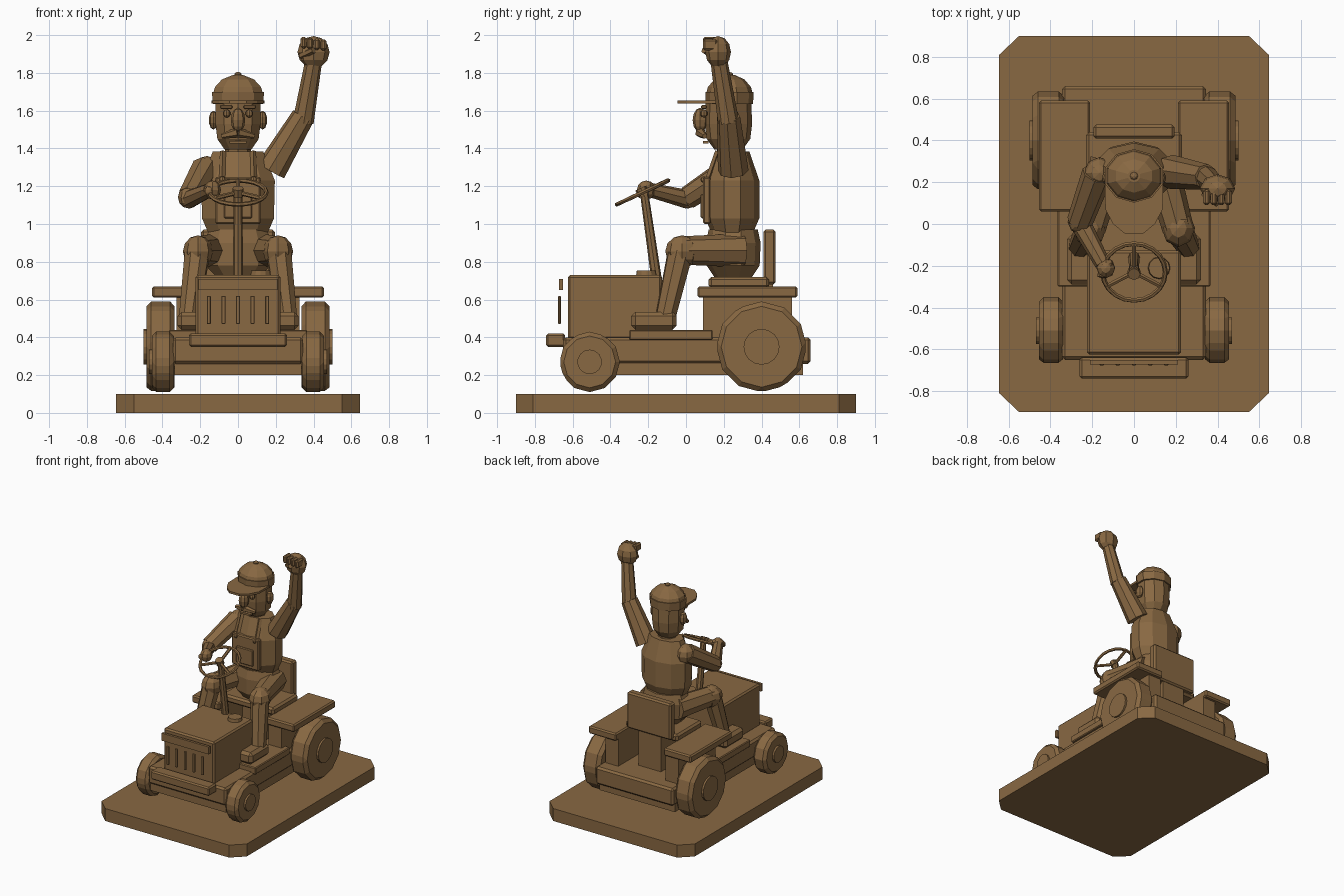
import bpy, bmesh
from math import radians, sin, cos, pi
from mathutils import Vector, Matrix

if "Cube" in bpy.data.objects:
    bpy.data.objects.remove(bpy.data.objects["Cube"])

brown = bpy.data.materials.new("brown")
brown.diffuse_color = (0.25, 0.14, 0.055, 1)
brown.use_nodes = True
brown.node_tree.nodes["Principled BSDF"].inputs["Base Color"].default_value = brown.diffuse_color


def finish(name, bm, bevel=0):
    bmesh.ops.recalc_face_normals(bm, faces=bm.faces)
    me = bpy.data.meshes.new(name)
    bm.to_mesh(me)
    bm.free()
    me.materials.append(brown)
    ob = bpy.data.objects.new(name, me)
    bpy.context.collection.objects.link(ob)
    if bevel:
        m = ob.modifiers.new("bevel", 'BEVEL')
        m.width, m.segments, m.limit_method = bevel, 1, 'ANGLE'
    return ob


def box(name, x0, x1, y0, y1, z0, z1, bevel=0):
    bm = bmesh.new()
    mat = Matrix.Translation(((x0 + x1) / 2, (y0 + y1) / 2, (z0 + z1) / 2)) @ \
        Matrix.Diagonal((x1 - x0, y1 - y0, z1 - z0, 1))
    bmesh.ops.create_cube(bm, size=1, matrix=mat)
    return finish(name, bm, bevel)


def tube(name, p, q, r1, r2, n=8, bevel=0):
    p, q = Vector(p), Vector(q)
    d = q - p
    mat = Matrix.Translation((p + q) / 2) @ d.to_track_quat('Z', 'Y').to_matrix().to_4x4()
    bm = bmesh.new()
    bmesh.ops.create_cone(bm, cap_ends=True, segments=n, radius1=r1, radius2=r2,
                          depth=d.length, matrix=mat)
    return finish(name, bm, bevel)


def ball(name, c, s, u=8, v=6):
    bm = bmesh.new()
    bmesh.ops.create_uvsphere(bm, u_segments=u, v_segments=v, radius=1,
                              matrix=Matrix.Translation(c) @ Matrix.Diagonal((*s, 1)))
    return finish(name, bm)


def rings(name, cy, prof, n=10):
    """Stack of elliptical rings: (z, x radius, y radius)."""
    bm = bmesh.new()
    rows = [[bm.verts.new((rx * cos((i + .5) * 2 * pi / n), cy + ry * sin((i + .5) * 2 * pi / n), z))
             for i in range(n)] for z, rx, ry in prof]
    for a, b in zip(rows, rows[1:]):
        for i in range(n):
            j = (i + 1) % n
            bm.faces.new((a[i], a[j], b[j], b[i]))
    bm.faces.new(rows[0])
    bm.faces.new(rows[-1])
    return finish(name, bm)


def slab(name, pts, z0, z1):
    bm = bmesh.new()
    f = bm.faces.new([bm.verts.new((x, y, z0)) for x, y in pts])
    top = bmesh.ops.extrude_face_region(bm, geom=[f])['geom']
    bmesh.ops.translate(bm, vec=(0, 0, z1 - z0), verts=[v for v in top if isinstance(v, bmesh.types.BMVert)])
    return finish(name, bm)


# plinth with cut corners
slab("plinth", [(-.645, -.81), (-.55, -.9), (.55, -.9), (.645, -.81),
                (.645, .81), (.55, .9), (-.55, .9), (-.645, .81)], 0, .1)

# tractor body
box("frame", -.345, .345, -.65, .66, .26, .4, .015)
box("frame_bottom", -.335, .335, -.63, .62, .2, .28)
box("front_bumper", -.26, .26, -.74, -.64, .35, .42, .01)
box("hood", -.225, .225, -.625, -.127, .39, .73, .012)
box("grille_top_bar", -.21, .21, -.672, -.652, .65, .71)
for i in range(5):
    x = (i - 2) * .077
    box("grille_slat", x - .011, x + .011, -.677, -.663, .47, .62, .004)
tube("fuel_cap", (.12, -.21, .72), (.12, -.21, .755), .055, .05, 12)

# seat
box("seat_pedestal", -.1, .1, .2, .46, .39, .68)
box("seat", -.23, .23, .12, .44, .66, .72, .015)
box("seat_back", -.195, .195, .41, .475, .68, .97, .012)

# steering column and wheel
tube("steering_column", (0, -.155, .7), (0, -.225, 1.19), .028, .022)
centre = Vector((0, -.23, 1.167))
tilt = Matrix.Translation(centre) @ Matrix.Rotation(radians(25), 4, 'X')
bm = bmesh.new()
N, M, R, r = 20, 6, .15, .012
loop = [[bm.verts.new(tilt @ Vector(((R + r * cos(b * 2 * pi / M)) * cos(a * 2 * pi / N),
                                     (R + r * cos(b * 2 * pi / M)) * sin(a * 2 * pi / N),
                                     r * sin(b * 2 * pi / M)))) for b in range(M)] for a in range(N)]
for a in range(N):
    for b in range(M):
        c, d = (a + 1) % N, (b + 1) % M
        bm.faces.new((loop[a][b], loop[c][b], loop[c][d], loop[a][d]))
finish("steering_rim", bm)
for a in (90, 210, 330):
    tip = Vector((R * cos(radians(a)), R * sin(radians(a)), 0))
    tube("steering_spoke", centre, tilt @ tip, .012, .012, 6)
tube("steering_hub", tilt @ Vector((0, 0, -.02)), tilt @ Vector((0, 0, .025)), .03, .03)

# axles
tube("front_axle", (-.38, -.51, .27), (.38, -.51, .27), .035, .035)
tube("rear_axle", (-.4, .4, .35), (.4, .4, .35), .04, .04)

# paired parts
for s in (-1, 1):
    def sbox(name, x0, x1, *rest):
        a, b = sorted((s * x0, s * x1))
        return box(name, a, b, *rest)

    tube("rear_tyre", (s * .335, .4, .35), (s * .485, .4, .35), .24, .24, 12, .025)
    tube("rear_hub", (s * .47, .4, .35), (s * .5, .4, .35), .095, .095, 16)
    tube("front_tyre", (s * .34, -.51, .27), (s * .455, -.51, .27), .16, .16, 12, .022)
    tube("front_hub", (s * .44, -.51, .27), (s * .47, -.51, .27), .065, .065, 14)
    sbox("fender", .21, .455, .06, .59, .61, .67, .01)
    sbox("fender_wall", .21, .325, .09, .56, .39, .62)
    sbox("running_board", .21, .365, -.3, .14, .385, .44, .006)
    # legs
    tube("thigh", (s * .12, .3, .86), (s * .21, -.02, .86), .09, .075)
    ball("knee", (s * .212, -.02, .855), (.08, .09, .085))
    tube("shin", (s * .215, -.03, .85), (s * .26, -.11, .5), .07, .055)
    sbox("shoe", .2, .32, -.29, -.05, .44, .535, .022)
    # face and clothing details
    ball("ear", (s * .13, .22, 1.55), (.025, .035, .05), 8, 5)
    ball("eye", (s * .06, .095, 1.585), (.02, .02, .022), 8, 5)
    sbox("eyebrow", .03, .095, .08, .11, 1.61, 1.63, .005)
    tube("moustache", (0, .075, 1.485), (s * .085, .1, 1.465), .028, .014, 6)
    tube("strap", (s * .085, .105, 1.2), (s * .08, .17, 1.385), .016, .016, 4)
    ball("strap_button", (s * .083, .095, 1.235), (.018, .018, .018), 8, 5)

# torso and hips
rings("hips", .25, [(.72, .12, .1), (.78, .18, .14), (.9, .19, .145), (.97, .16, .13)])
rings("torso", .245, [(.93, .155, .1), (1.03, .2, .143), (1.23, .205, .143), (1.385, .14, .09)])
box("bib", -.12, .12, .09, .13, 1.0, 1.25, .008)
box("bib_pocket", -.075, .075, .078, .1, 1.03, 1.16, .006)

# head
tube("neck", (0, .235, 1.36), (0, .23, 1.44), .07, .07)
rings("head", .225, [(1.395, .075, .075), (1.45, .115, .115), (1.53, .125, .125), (1.66, .125, .12)])
ball("nose", (0, .075, 1.55), (.038, .04, .065))
box("mouth", -.045, .045, .09, .12, 1.425, 1.44)

# cap
rings("cap_band", .23, [(1.635, .14, .125), (1.7, .145, .128)])
rings("cap", .23, [(1.68, .142, .126), (1.725, .128, .114), (1.765, .09, .08), (1.788, .03, .03)])
ball("cap_button", (0, .23, 1.79), (.02, .02, .015), 8, 5)
slab("cap_brim", [(.14, .2), (.137, .07), (.1, 0), (.045, -.045),
                  (-.045, -.045), (-.1, 0), (-.137, .07), (-.14, .2)], 1.638, 1.655)

# raised arm
tube("raised_sleeve", (.175, .25, 1.285), (.345, .225, 1.57), .082, .062)
ball("raised_elbow", (.345, .225, 1.56), (.055, .055, .055))
tube("raised_forearm", (.345, .225, 1.54), (.4, .175, 1.86), .056, .045)
ball("raised_fist", (.4, .17, 1.91), (.085, .068, .085))
for i in range(4):
    x = .347 + i * .035
    box("finger", x - .016, x + .016, .09, .165, 1.93 - .004 * i, 1.99 - .004 * i, .01)
tube("raised_thumb", (.335, .15, 1.89), (.4, .095, 1.92), .02, .017, 6)

# steering arm
ball("shoulder", (-.165, .245, 1.285), (.075, .075, .075))
tube("steering_sleeve", (-.175, .24, 1.29), (-.26, .01, 1.14), .075, .062)
ball("steering_elbow", (-.26, .01, 1.14), (.058, .058, .058))
tube("steering_forearm", (-.26, .01, 1.13), (-.15, -.19, 1.18), .05, .038)
ball("steering_hand", (-.135, -.21, 1.18), (.045, .05, .05))
for i in range(3):
    ball("gripping_finger", (-.15 + i * .012, -.245 + i * .025, 1.175 + i * .012), (.03, .016, .025), 6, 5)
